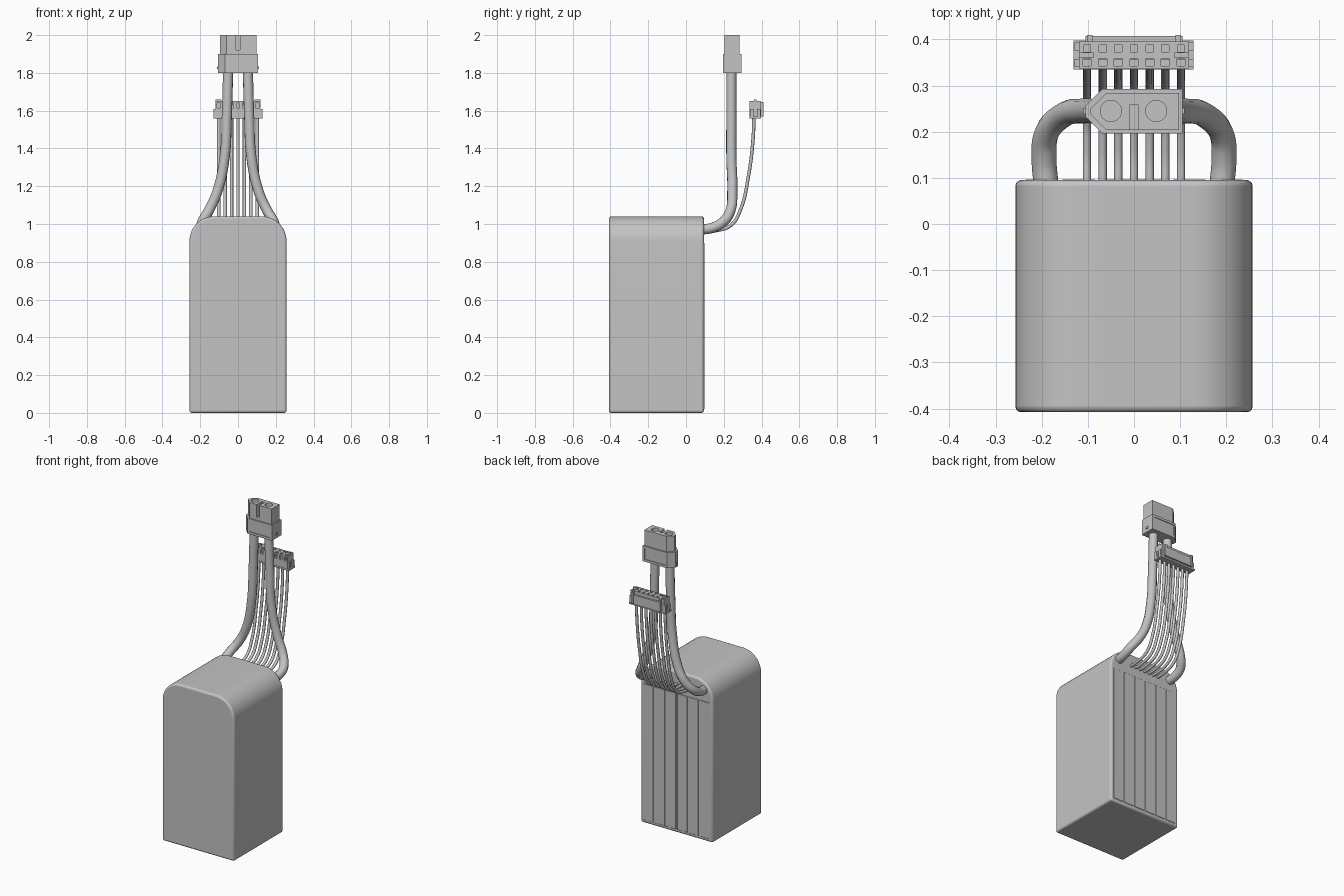
import bpy
import bmesh
import math
from mathutils import Vector

cube = bpy.data.objects.get("Cube")
if cube:
    bpy.data.objects.remove(cube, do_unlink=True)

GREY = 0.55
grey = bpy.data.materials.new("plain grey")
grey.use_nodes = True
grey.diffuse_color = (GREY, GREY, GREY, 1)
grey.node_tree.nodes["Principled BSDF"].inputs["Base Color"].default_value = (GREY, GREY, GREY, 1)


def make_object(name, bm):
    bmesh.ops.recalc_face_normals(bm, faces=bm.faces)
    mesh = bpy.data.meshes.new(name)
    bm.to_mesh(mesh)
    bm.free()
    mesh.materials.append(grey)
    obj = bpy.data.objects.new(name, mesh)
    bpy.context.collection.objects.link(obj)
    return obj


def prism(name, outline, offset, depth):
    """Extrude a closed outline of 3D points along the depth vector."""
    bm = bmesh.new()
    face = bm.faces.new([bm.verts.new(Vector(p) + Vector(offset)) for p in outline])
    moved = bmesh.ops.extrude_face_region(bm, geom=[face])["geom"]
    bmesh.ops.translate(bm, vec=depth, verts=[v for v in moved if isinstance(v, bmesh.types.BMVert)])
    return make_object(name, bm)


def box(name, x0, x1, y0, y1, z0, z1):
    outline = [(x0, y0, 0), (x1, y0, 0), (x1, y1, 0), (x0, y1, 0)]
    return prism(name, outline, (0, 0, z0), (0, 0, z1 - z0))


def bevel(obj, width, segments):
    mod = obj.modifiers.new("Bevel", "BEVEL")
    mod.width = width
    mod.segments = segments
    mod.limit_method = "ANGLE"
    mod.angle_limit = math.radians(40)


def smooth(obj, angle=35):
    bpy.ops.object.select_all(action="DESELECT")
    obj.select_set(True)
    bpy.context.view_layer.objects.active = obj
    bpy.ops.object.shade_smooth_by_angle(angle=math.radians(angle))


def cut(obj, cutters):
    """Subtract the cutters and bake the result."""
    for cutter in cutters:
        cutter.hide_render = True
        mod = obj.modifiers.new("Cut", "BOOLEAN")
        mod.operation = "DIFFERENCE"
        mod.solver = "EXACT"
        mod.object = cutter
    bpy.context.view_layer.update()
    graph = bpy.context.evaluated_depsgraph_get()
    result = bpy.data.meshes.new_from_object(obj.evaluated_get(graph))
    obj.modifiers.clear()
    obj.data = result
    for cutter in cutters:
        bpy.data.objects.remove(cutter, do_unlink=True)


def wire(name, points, radius):
    curve = bpy.data.curves.new(name, "CURVE")
    curve.dimensions = "3D"
    curve.bevel_depth = radius
    curve.bevel_resolution = 4
    curve.resolution_u = 8
    curve.use_fill_caps = True
    spline = curve.splines.new("BEZIER")
    spline.bezier_points.add(len(points) - 1)
    for knot, p in zip(spline.bezier_points, points):
        knot.co = p
        knot.handle_left_type = knot.handle_right_type = "AUTO"
    curve.materials.append(grey)
    obj = bpy.data.objects.new(name, curve)
    bpy.context.collection.objects.link(obj)
    bpy.ops.object.select_all(action="DESELECT")
    obj.select_set(True)
    bpy.context.view_layer.objects.active = obj
    bpy.ops.object.convert(target="MESH")
    smooth(bpy.context.object, 50)


# Battery pack: tall block with generously rounded top shoulders
HALF, TOP, R = 0.257, 1.04, 0.13
outline = [(-HALF, 0, 0), (HALF, 0, 0)]
for side, start in ((1, 0), (-1, 90)):
    for i in range(13):
        a = math.radians(start + 90 * i / 12)
        outline.append((side * (HALF - R) + R * math.cos(a), 0, TOP - R + R * math.sin(a)))
pack = prism("battery_pack", outline, (0, -0.408, 0), (0, 0.503, 0))
bevel(pack, 0.012, 3)
smooth(pack)

# Faint cell ridges on the back
for i in range(6):
    x = -0.2 + 0.08 * i
    ridge = box(f"cell_ridge_{i + 1}", x - 0.036, x + 0.036, 0.09, 0.097, 0.02, 0.9)
    bevel(ridge, 0.002, 1)

# Thick power wires
power_path = [(0.19, 0.08, 0.97), (0.195, 0.14, 0.98), (0.19, 0.195, 1.01), (0.155, 0.235, 1.07),
              (0.11, 0.245, 1.17), (0.07, 0.24, 1.36), (0.06, 0.24, 1.55), (0.052, 0.24, 1.82)]
for name, side in (("left", 1), ("right", -1)):
    wire(f"{name}_power_wire", [(side * x, y, z) for x, y, z in power_path], 0.027)

# Thin balance wires
PINS = [-0.102 + 0.034 * i for i in range(7)]
for i, x in enumerate(PINS):
    wire(f"balance_wire_{i + 1}", [(x, 0.08, 0.96), (x, 0.16, 0.965), (x, 0.24, 0.995), (x, 0.29, 1.08),
                                   (x, 0.33, 1.25), (x, 0.355, 1.45), (x, 0.36, 1.58)], 0.009)


# Power plug: keyed outline with one chamfered end
def keyed(x0, x1, y0, y1, c):
    return [(x0, y0 + c, 0), (x0 + c, y0, 0), (x1, y0, 0), (x1, y1, 0), (x0 + c, y1, 0), (x0, y1 - c, 0)]


base = prism("power_plug_base", keyed(-0.105, 0.105, 0.196, 0.293, 0.036), (0, 0, 1.8), (0, 0, 0.1))
cut(base, [box("panel_cutter", -0.06, 0.09, y - 0.004, y + 0.004, 1.815, 1.885) for y in (0.196, 0.293)])

plug = prism("power_plug_top", keyed(-0.094, 0.098, 0.204, 0.284, 0.034), (0, 0, 1.9), (0, 0, 0.1))
cutters = [box("slot_cutter", -0.01, 0.01, 0.2, 0.258, 1.92, 2.02)]
for x in (-0.05, 0.048):
    ring = [(x + 0.023 * math.cos(math.tau * i / 24), 0.245 + 0.023 * math.sin(math.tau * i / 24), 0)
            for i in range(24)]
    cutters.append(prism("socket_cutter", ring, (0, 0, 1.94), (0, 0, 0.1)))
cut(plug, cutters)
smooth(plug)
for name, side in (("left", 1), ("right", -1)):
    box(f"{name}_plug_nub", side * 0.1, side * 0.11, 0.238, 0.252, 1.82, 1.835)

# Balance plug: pin housing with two rows of square windows
housing = box("balance_plug_housing", -0.119, 0.119, 0.337, 0.396, 1.56, 1.65)
cutters = []
for x in PINS:
    cutters.append(box("pin_cutter", x - 0.008, x + 0.008, 0.373, 0.388, 1.6, 1.7))
    cutters.append(box("latch_cutter", x - 0.009, x + 0.009, 0.33, 0.356, 1.615, 1.64))
    cutters.append(box("window_cutter", x - 0.009, x + 0.009, 0.343, 0.358, 1.63, 1.7))
cut(housing, cutters)
box("balance_plug_flange", -0.131, 0.129, 0.335, 0.398, 1.558, 1.568)
box("balance_plug_back_rib", -0.105, 0.105, 0.394, 0.408, 1.57, 1.63)
for name, side in (("left", 1), ("right", -1)):
    box(f"{name}_balance_tab", side * 0.088, side * 0.119, 0.36, 0.372, 1.64, 1.66)
    box(f"{name}_back_clip", side * 0.09, side * 0.102, 0.394, 0.41, 1.57, 1.645)
    for j, y in enumerate((0.34, 0.376)):
        box(f"{name}_guide_rail_{j + 1}", side * 0.117, side * 0.129, y, y + 0.018, 1.565, 1.61)
